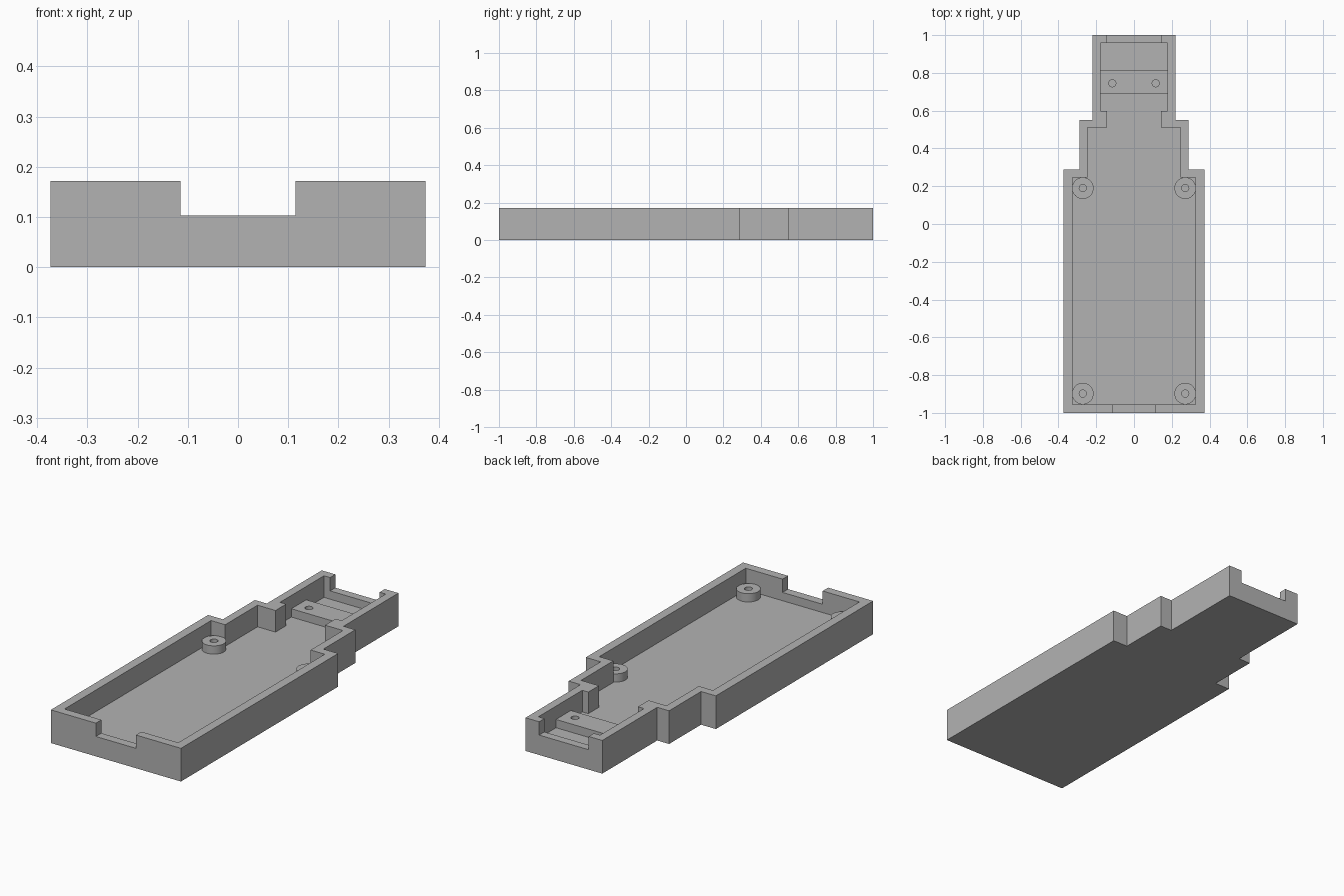
import bpy
import bmesh

default = bpy.data.objects.get("Cube")
if default:
    bpy.data.objects.remove(default, do_unlink=True)

HEIGHT, FLOOR, REST = 0.172, 0.06, 0.103   # rim, inside floor, post and notch level

grey = bpy.data.materials.new("grey plastic")
grey.use_nodes = True
grey.diffuse_color = (0.45, 0.45, 0.45, 1)
grey.node_tree.nodes["Principled BSDF"].inputs["Base Color"].default_value = (0.45, 0.45, 0.45, 1)


def add(name, bm):
    bmesh.ops.recalc_face_normals(bm, faces=bm.faces)
    mesh = bpy.data.meshes.new(name)
    bm.to_mesh(mesh)
    bm.free()
    mesh.materials.append(grey)
    obj = bpy.data.objects.new(name, mesh)
    bpy.context.collection.objects.link(obj)
    return obj


def prism(name, half, z0, z1):
    """Extrude an outline given by its right half, mirrored across x = 0."""
    outline = half + [(-x, y) for x, y in reversed(half)]
    bm = bmesh.new()
    face = bm.faces.new([bm.verts.new((x, y, z0)) for x, y in outline])
    up = bmesh.ops.extrude_face_region(bm, geom=[face])["geom"]
    bmesh.ops.translate(bm, vec=(0, 0, z1 - z0),
                        verts=[v for v in up if isinstance(v, bmesh.types.BMVert)])
    return add(name, bm)


def block(name, half_width, y0, y1, z0, z1):
    return prism(name, [(half_width, y0), (half_width, y1)], z0, z1)


def cylinder(name, x, y, radius, z0, z1):
    bm = bmesh.new()
    bmesh.ops.create_cone(bm, cap_ends=True, segments=40, radius1=radius,
                          radius2=radius, depth=z1 - z0)
    bmesh.ops.translate(bm, vec=(x, y, (z0 + z1) / 2), verts=bm.verts)
    return add(name, bm)


def cut(obj, cutter):
    cutter.hide_render = True
    mod = obj.modifiers.new("cut", "BOOLEAN")
    mod.operation, mod.solver, mod.object = "DIFFERENCE", "EXACT", cutter
    bpy.context.view_layer.objects.active = obj
    bpy.ops.object.modifier_apply(modifier=mod.name)
    bpy.data.objects.remove(cutter, do_unlink=True)


def smooth(obj):
    bpy.ops.object.select_all(action="DESELECT")
    obj.select_set(True)
    bpy.context.view_layer.objects.active = obj
    bpy.ops.object.shade_smooth_by_angle()


# Stepped tray body, hollowed from above
tray = prism("tray", [(0.373, -1), (0.373, 0.288), (0.288, 0.288), (0.288, 0.55),
                      (0.22, 0.55), (0.22, 1)], 0, HEIGHT)
cut(tray, prism("cavity_cutter",
                [(0.326, -0.955), (0.326, 0.245), (0.245, 0.245), (0.245, 0.51),
                 (0.142, 0.51), (0.142, 0.597), (0.177, 0.597), (0.177, 0.957)],
                FLOOR, HEIGHT + 0.1))

# Openings in the front and back walls
cut(tray, block("front_notch_cutter", 0.115, -1.1, -0.9, REST, HEIGHT + 0.1))
cut(tray, block("back_notch_cutter", 0.142, 0.9, 1.1, REST, HEIGHT + 0.1))

# Cross bar with two screw holes in the narrow end
bar = block("cross_bar", 0.18, 0.69, 0.812, FLOOR - 0.01, REST)
for x in (-0.115, 0.115):
    cut(bar, cylinder("hole_cutter", x, 0.745, 0.019, FLOOR - 0.05, REST + 0.05))
smooth(bar)

# Hollow screw posts in the four corners of the main bay
for side, x in (("left", 0.271), ("right", -0.271)):
    for end, y in (("front", -0.898), ("back", 0.19)):
        post = cylinder(f"{end}_{side}_post", x, y, 0.057, FLOOR - 0.01, REST)
        cut(post, cylinder("hole_cutter", x, y, 0.019, FLOOR - 0.05, REST + 0.05))
        smooth(post)
